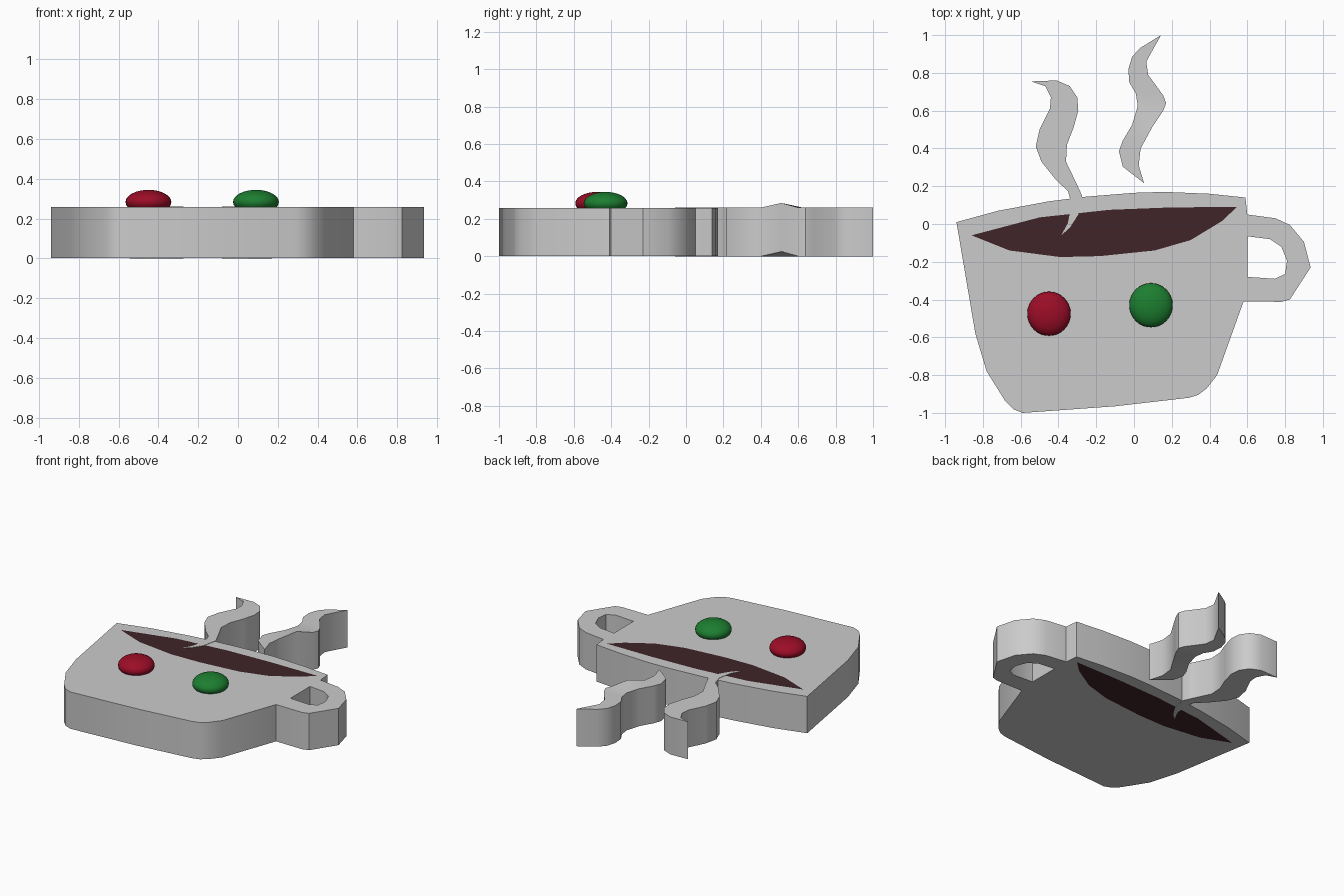
import bpy, bmesh, math

DEPTH = 0.26


def material(name, rgb):
    m = bpy.data.materials.new(name)
    m.diffuse_color = (*rgb, 1)
    return m


def finish(obj, mat=None, angle=40):
    if mat:
        obj.data.materials.append(mat)
    bpy.ops.object.select_all(action='DESELECT')
    obj.select_set(True)
    bpy.context.view_layer.objects.active = obj
    bpy.ops.object.shade_smooth_by_angle(angle=math.radians(angle))


def slab(name, loops, z0, z1, mat=None, lift=None):
    """Fill the outline (later loops are holes) and extrude it upwards."""
    bm = bmesh.new()
    edges = []
    for loop in loops:
        vs = [bm.verts.new((x, y, z0)) for x, y in loop]
        edges += [bm.edges.new((a, b)) for a, b in zip(vs, vs[1:] + vs[:1])]
    bmesh.ops.triangle_fill(bm, edges=edges, use_beauty=True, normal=(0, 0, 1))
    ext = bmesh.ops.extrude_face_region(bm, geom=bm.faces[:], use_keep_orig=True)
    top = [g for g in ext['geom'] if isinstance(g, bmesh.types.BMVert)]
    bmesh.ops.translate(bm, verts=top, vec=(0, 0, z1 - z0))
    if lift:
        (lx, ly), dz = lift
        for v in bm.verts:
            if math.hypot(v.co.x - lx, v.co.y - ly) < 0.01:
                v.co.z += dz
    bmesh.ops.recalc_face_normals(bm, faces=bm.faces[:])
    mesh = bpy.data.meshes.new(name)
    bm.to_mesh(mesh)
    bm.free()
    obj = bpy.data.objects.new(name, mesh)
    bpy.context.collection.objects.link(obj)
    finish(obj, mat)
    return obj


brown = material("coffee_brown", (0.05, 0.018, 0.022))
red = material("button_red", (0.33, 0.004, 0.02))
green = material("button_green", (0.012, 0.21, 0.03))

# Cup body with an opening for the drink
cup = [(-0.94, 0.01), (-0.84, -0.58), (-0.78, -0.78), (-0.68, -0.94), (-0.64, -0.98),
       (-0.59, -1.0), (-0.1, -0.965), (0.29, -0.92), (0.34, -0.905), (0.385, -0.87),
       (0.44, -0.80), (0.58, -0.41), (0.60, -0.34), (0.60, -0.28), (0.60, -0.065),
       (0.60, 0.05), (0.59, 0.14), (0.4, 0.16), (0.16, 0.17), (0.0, 0.165),
       (-0.25, 0.145), (-0.45, 0.12), (-0.72, 0.07)]
drink = [(-0.86, -0.06), (-0.66, -0.14), (-0.39, -0.175), (-0.18, -0.17), (0.11, -0.14),
         (0.30, -0.085), (0.465, 0.015), (0.545, 0.09), (0.2, 0.088), (-0.13, 0.075),
         (-0.5, 0.035)]
slab("cup_body", [cup, drink], 0.002, DEPTH - 0.002)
slab("drink", [drink], 0.002, DEPTH - 0.002, brown)

# Handle
handle = [(0.60, 0.05), (0.75, 0.03), (0.825, -0.005), (0.90, -0.095), (0.935, -0.23),
          (0.825, -0.40), (0.78, -0.412), (0.58, -0.41), (0.60, -0.34), (0.60, -0.28),
          (0.745, -0.29), (0.80, -0.265), (0.81, -0.195), (0.78, -0.12), (0.72, -0.08),
          (0.60, -0.065)]
slab("handle", [handle], 0.002, DEPTH - 0.002)

# Steam wisps: right edge going up, then left edge coming down
wisp_a = [(-0.385, -0.06), (-0.34, -0.02), (-0.295, 0.05), (-0.275, 0.15), (-0.30, 0.205),
          (-0.36, 0.33), (-0.355, 0.42), (-0.32, 0.51), (-0.295, 0.60), (-0.30, 0.67),
          (-0.34, 0.73), (-0.41, 0.76), (-0.545, 0.755),
          (-0.47, 0.73), (-0.44, 0.67), (-0.445, 0.61), (-0.50, 0.50), (-0.52, 0.41),
          (-0.49, 0.33), (-0.41, 0.23), (-0.35, 0.175), (-0.33, 0.105), (-0.35, 0.005)]
wisp_b = [(0.053, 0.217), (0.025, 0.31), (0.035, 0.40), (0.095, 0.51), (0.155, 0.60),
          (0.17, 0.64), (0.155, 0.68), (0.075, 0.79), (0.065, 0.86), (0.143, 1.0),
          (0.03, 0.93), (-0.01, 0.885), (-0.03, 0.82), (-0.025, 0.75), (0.01, 0.69),
          (0.02, 0.625), (-0.01, 0.525), (-0.06, 0.44), (-0.08, 0.385), (-0.06, 0.305),
          (-0.01, 0.265)]
slab("steam_left", [wisp_a], 0, DEPTH)
slab("steam_right", [wisp_b], 0, DEPTH, lift=((0.095, 0.51), 0.025))

# Round buttons
for name, x, y, mat in (("red_button", -0.45, -0.475, red),
                        ("green_button", 0.09, -0.43, green)):
    bpy.ops.mesh.primitive_uv_sphere_add(segments=32, ring_count=16, radius=1,
                                         location=(x, y, 0.283))
    ball = bpy.context.object
    ball.name = name
    ball.scale = (0.115, 0.117, 0.061)
    finish(ball, mat, 60)
